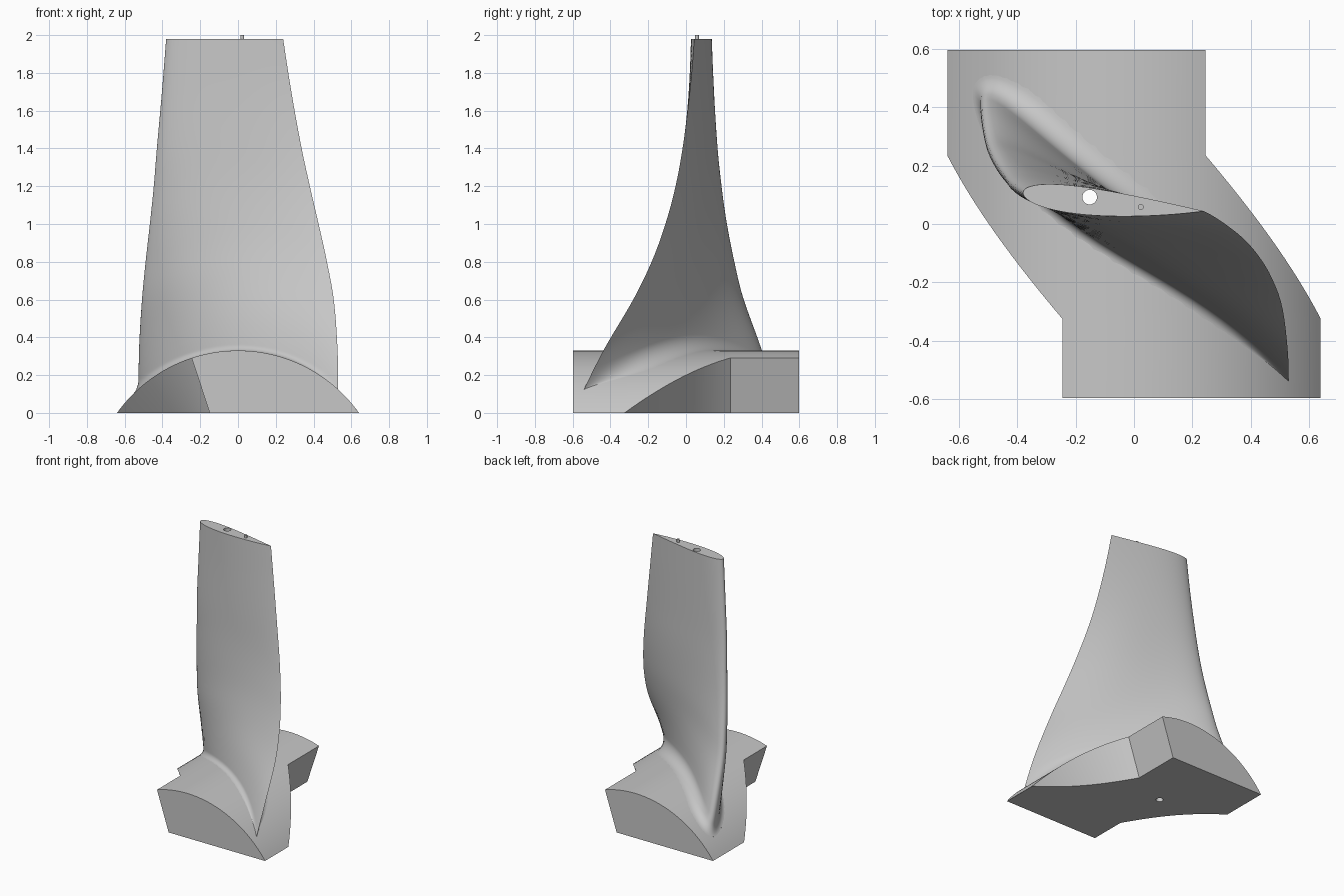
import bpy, bmesh, math
from mathutils import Vector

cube = bpy.data.objects.get("Cube")
if cube:
    bpy.data.objects.remove(cube, do_unlink=True)

HUB_R, AXIS_Z = 0.786, -0.456      # hub radius and height of its axis
TIP_Z = 1.98
CAMBER = 0.008
FRONT_FILLET, BACK_FILLET, NOSE_FILLET = 0.03, 0.085, 0.04

metal = bpy.data.materials.new("grey_metal")
metal.use_nodes = True
metal.diffuse_color = (0.57, 0.57, 0.57, 1)
metal.node_tree.nodes["Principled BSDF"].inputs["Base Color"].default_value = (0.57, 0.57, 0.57, 1)


def polar(r, angle, y):
    return Vector((r * math.sin(angle), y, r * math.cos(angle) + AXIS_Z))


def finish(name, bm):
    bmesh.ops.recalc_face_normals(bm, faces=bm.faces)
    mesh = bpy.data.meshes.new(name)
    bm.to_mesh(mesh)
    bm.free()
    mesh.materials.append(metal)
    obj = bpy.data.objects.new(name, mesh)
    bpy.context.collection.objects.link(obj)
    return obj


def loft(rings):
    """Closed skin through rings of equal point count, capped at both ends."""
    bm = bmesh.new()
    loops = [[bm.verts.new(p) for p in ring] for ring in rings]
    n = len(loops[0])
    for a, b in zip(loops, loops[1:]):
        for i in range(n):
            j = (i + 1) % n
            bm.faces.new((a[i], a[j], b[j], b[i]))
    bm.faces.new(loops[0])
    bm.faces.new(loops[-1])
    bmesh.ops.remove_doubles(bm, verts=bm.verts, dist=0.0005)
    return bm


def cylinder(name, x, y, radius, z0, z1):
    bm = bmesh.new()
    bmesh.ops.create_cone(bm, cap_ends=True, segments=32, radius1=radius,
                          radius2=radius, depth=z1 - z0)
    bmesh.ops.translate(bm, verts=bm.verts, vec=(x, y, (z0 + z1) / 2))
    return finish(name, bm)


# Hub segment: a wedge of the cylinder whose middle follows a helix
WIDE, NARROW = math.radians(54.5), math.radians(18.2)
Y_FRONT, Y_BACK = -0.325, 0.235
stations = [(-0.597, 0)]
stations += [(Y_FRONT + (Y_BACK - Y_FRONT) * i / 24, i / 24) for i in range(25)]
stations.append((0.597, 1))
rings = []
for y, t in stations:
    start = -NARROW + (NARROW - WIDE) * t
    end = start + WIDE + NARROW
    arc = [polar(HUB_R, start + (end - start) * i / 40, y) for i in range(41)]
    base = [Vector((-AXIS_Z * math.tan(a), y, 0)) for a in (end, start)]
    rings.append(arc + base)
hub = finish("hub_segment", loft(rings))

# Blade: radius, leading edge x y, trailing edge x y, thickness, reflex
rows = [Vector(r) for r in (
    (0.74, -0.522, 0.48, 0.53, -0.57, 0.18, 0.026),
    (0.786, -0.522, 0.455, 0.53, -0.54, 0.177, 0.025),
    (0.95, -0.52, 0.385, 0.527, -0.435, 0.165, 0.023),
    (1.17, -0.506, 0.29, 0.507, -0.28, 0.148, 0.02),
    (1.345, -0.488, 0.24, 0.47, -0.18, 0.137, 0.016),
    (1.52, -0.467, 0.2, 0.426, -0.108, 0.127, 0.012),
    (1.7, -0.447, 0.17, 0.38, -0.055, 0.118, 0.008),
    (1.9, -0.43, 0.145, 0.334, -0.016, 0.11, 0.004),
    (2.2, -0.402, 0.122, 0.278, 0.023, 0.1, 0.001),
    (2.52, -0.376, 0.105, 0.228, 0.05, 0.093, 0))]


def row_at(r):
    """Cubic blend of the rows at radius r."""
    k = max(i for i in range(len(rows) - 1) if rows[i][0] <= r + 1e-6)
    a, b = rows[k], rows[k + 1]

    def slope(i):
        lo, hi = rows[max(i - 1, 0)], rows[min(i + 1, len(rows) - 1)]
        return (hi - lo) / (hi[0] - lo[0])
    d = b[0] - a[0]
    t = (r - a[0]) / d
    return (a * (2 * t**3 - 3 * t**2 + 1) + slope(k) * d * (t**3 - 2 * t**2 + t)
            + b * (3 * t**2 - 2 * t**3) + slope(k + 1) * d * (t**3 - t**2))


def half_thickness(t):
    return 5 * (0.2969 * math.sqrt(t) - 0.126 * t - 0.3516 * t**2
                + 0.2843 * t**3 - 0.1036 * t**4)


def flare(r, radius):
    """Outward reach of a round fillet at radius r."""
    h = min(max((r - HUB_R) / radius, 0), 1)
    return radius * (1 - math.sqrt(1 - (1 - h)**2))


def blade_ring(r, n=32):
    _, xl, yl, xt, yt, thick, reflex = row_at(r)
    lead = Vector((r * math.asin(xl / r), yl))
    trail = Vector((r * math.asin(xt / r), yt))
    along = (trail - lead).normalized()
    normal = Vector((-along.y, along.x))
    ring = []
    for i in range(2 * n):
        u = math.pi * i / n
        t = (1 + math.cos(u)) / 2
        fade = min(1, (1 - t) * 4)          # flare vanishes at the trailing edge
        side = math.sin(u)
        off = math.copysign(half_thickness(t) * thick, side) if i % n else 0
        off -= 4 * CAMBER * t * (1 - t) + reflex * math.sin(2 * math.pi * t)
        off += (flare(r, BACK_FILLET if side > 0 else FRONT_FILLET) * fade
                * max(-1, min(1, side * 1.5)))
        p = lead.lerp(trail, t) + normal * off
        p -= along * flare(r, NOSE_FILLET) * max(0, -math.cos(u))
        ring.append(polar(r, p.x / r, p.y))
    return ring


radii = [0.74] + [HUB_R + BACK_FILLET * (i / 14)**1.7 for i in range(15)]
radii += [radii[-1] + (2.52 - radii[-1]) * i / 36 for i in range(1, 37)]
bm = loft([blade_ring(r) for r in radii])
cut = bmesh.ops.bisect_plane(bm, geom=bm.verts[:] + bm.edges[:] + bm.faces[:],
                             plane_co=(0, 0, TIP_Z), plane_no=(0, 0, 1), clear_outer=True)
rim = [e for e in cut["geom_cut"] if isinstance(e, bmesh.types.BMEdge)]
bmesh.ops.holes_fill(bm, edges=rim, sides=0)
blade = finish("blade", bm)

# Small pin on the tip
pin = cylinder("tip_pin", 0.023, 0.058, 0.01, TIP_Z - 0.02, 2.0)

# Bore running through blade and hub
cutter = cylinder("bore_cutter", -0.152, 0.092, 0.025, -0.2, 2.2)
for obj in (hub, blade):
    mod = obj.modifiers.new("bore", 'BOOLEAN')
    mod.operation, mod.object, mod.solver = 'DIFFERENCE', cutter, 'EXACT'
    bpy.context.view_layer.objects.active = obj
    bpy.ops.object.modifier_apply(modifier=mod.name)
bpy.data.objects.remove(cutter, do_unlink=True)

# Smooth shading with sharp rims
bpy.ops.object.select_all(action='DESELECT')
for obj in (hub, blade, pin):
    obj.select_set(True)
bpy.context.view_layer.objects.active = blade
bpy.ops.object.shade_smooth_by_angle(angle=math.radians(35))
